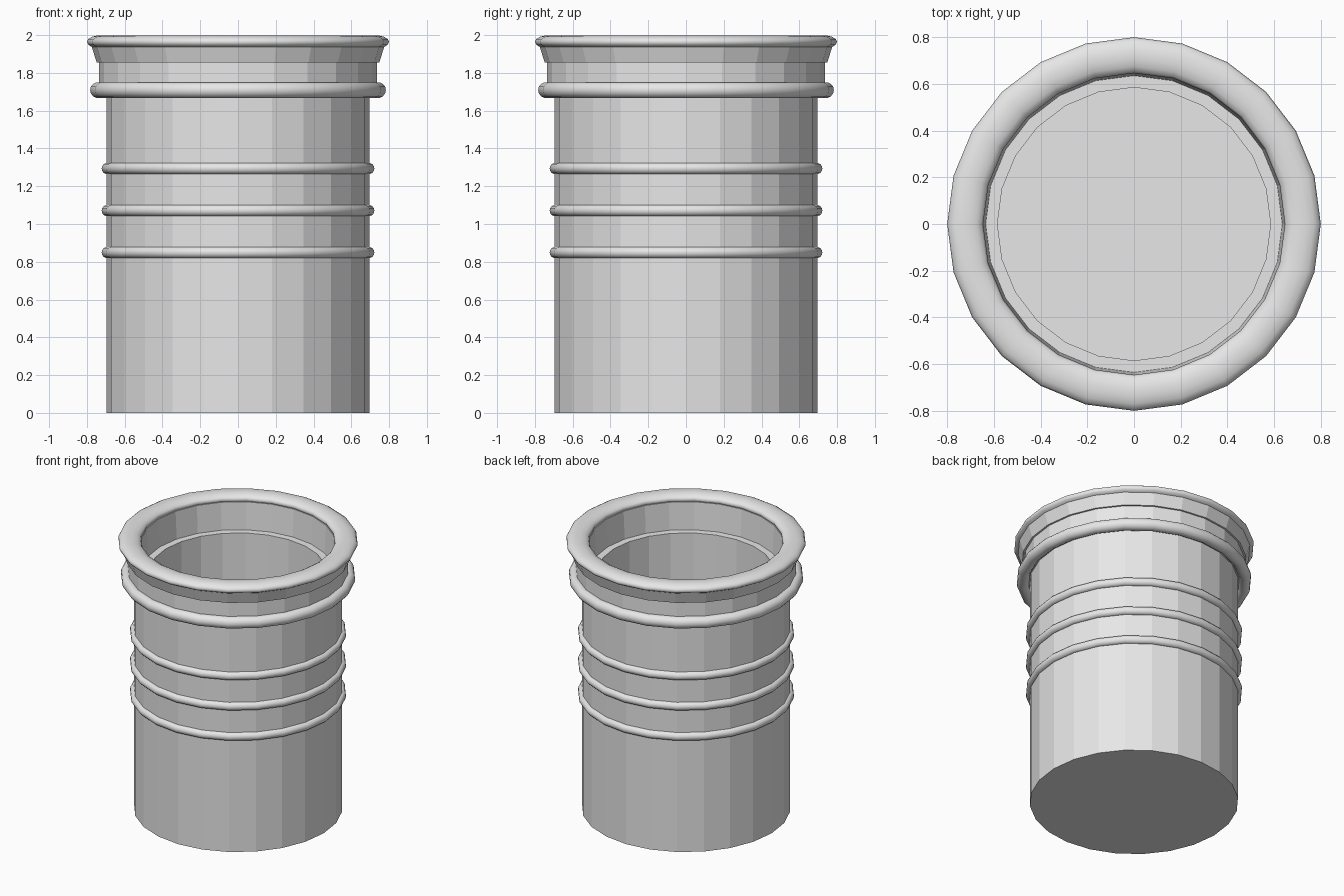
import bpy
import bmesh
import math

cube = bpy.data.objects.get("Cube")
if cube:
    bpy.data.objects.remove(cube, do_unlink=True)

SIDES = 24

grey = bpy.data.materials.new("light_grey")
grey.use_nodes = True
grey.diffuse_color = (0.8, 0.8, 0.8, 1)
grey.node_tree.nodes["Principled BSDF"].inputs["Base Color"].default_value = (0.8, 0.8, 0.8, 1)


def lathe(name, profile, closed=True, smooth=False):
    """Turn a (radius, height) profile around z; radius 0 becomes a pole."""
    bm = bmesh.new()
    verts = [bm.verts.new((r, 0, z)) for r, z in profile]
    pairs = list(zip(verts, verts[1:]))
    if closed:
        pairs.append((verts[-1], verts[0]))
    edges = [bm.edges.new(p) for p in pairs]
    bmesh.ops.spin(bm, geom=verts + edges, cent=(0, 0, 0), axis=(0, 0, 1),
                   angle=math.tau, steps=SIDES, use_merge=False)
    bmesh.ops.remove_doubles(bm, verts=bm.verts, dist=0.0005)
    # Merge the flat discs at the poles into single faces
    poles = [v for v in bm.verts if math.hypot(v.co.x, v.co.y) < 0.001]
    if poles:
        bmesh.ops.dissolve_verts(bm, verts=poles)
    bmesh.ops.recalc_face_normals(bm, faces=bm.faces)
    for f in bm.faces:
        f.smooth = smooth
    mesh = bpy.data.meshes.new(name)
    bm.to_mesh(mesh)
    bm.free()
    mesh.materials.append(grey)
    obj = bpy.data.objects.new(name, mesh)
    bpy.context.scene.collection.objects.link(obj)
    return obj


def ring(name, radius, z, width, height, points=14):
    """Smooth ring with an oval tube."""
    angles = [math.tau * i / points for i in range(points)]
    profile = [(radius + width * math.cos(a), z + height * math.sin(a)) for a in angles]
    return lathe(name, profile, smooth=True)


# Hollow cup body with a floor
lathe("body", [(0, 0), (0.695, 0), (0.695, 1.75), (0.585, 1.75), (0.585, 0.1), (0, 0.1)],
      closed=False)

# Wider neck standing on the inner ledge
lathe("neck", [(0.635, 1.745), (0.69, 1.69), (0.735, 1.69), (0.735, 1.95), (0.647, 1.95)])

# Flared collar under the rim
lathe("collar", [(0.72, 1.855), (0.748, 1.855), (0.775, 1.94), (0.72, 1.94)])

# Rolled rim and the ring below the neck
ring("rim", 0.723, 1.964, 0.077, 0.036)
ring("neck_ring", 0.741, 1.709, 0.042, 0.042)

# Three thin bands around the body
for name, z in (("lower_band", 0.849), ("middle_band", 1.071), ("upper_band", 1.294)):
    ring(name, 0.692, z, 0.03, 0.03)
